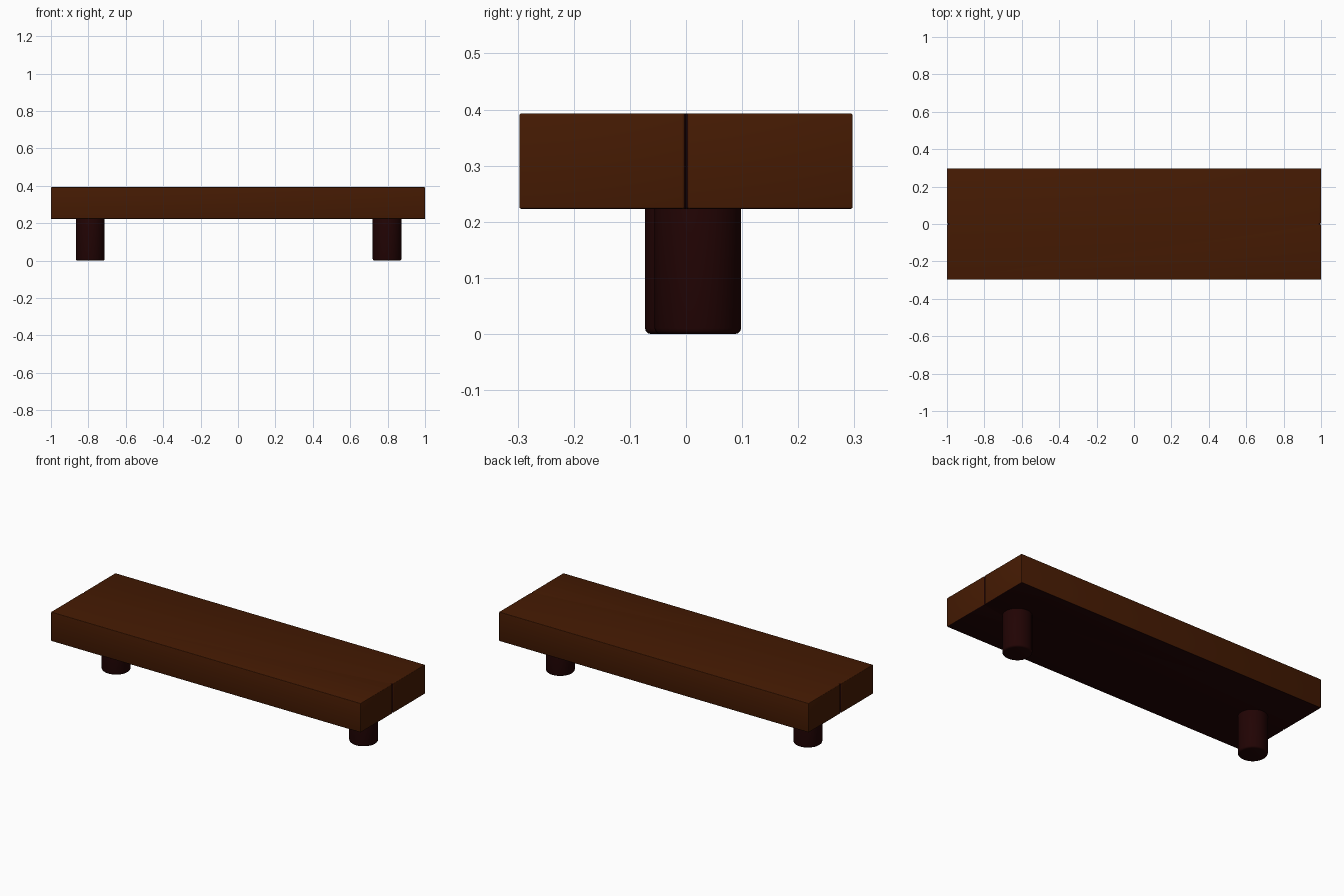
import bpy, bmesh, math

if "Cube" in bpy.data.objects:
    bpy.data.objects.remove(bpy.data.objects["Cube"])


def material(name, rgb):
    m = bpy.data.materials.new(name)
    m.diffuse_color = (*rgb, 1)
    m.use_nodes = True
    m.node_tree.nodes["Principled BSDF"].inputs["Base Color"].default_value = m.diffuse_color
    return m


plank_brown = material("plank brown", (0.060, 0.0105, 0.0008))
leg_brown = material("dark leg brown", (0.0150, 0.0010, 0.0010))


def finish(obj, name, mats, width):
    # Soften the edges and keep flat faces flat
    obj.name = name
    for m in mats:
        obj.data.materials.append(m)
    bpy.context.view_layer.objects.active = obj
    obj.select_set(True)
    bevel = obj.modifiers.new("rounded edges", 'BEVEL')
    bevel.width = width
    bevel.segments = 3
    bevel.limit_method = 'ANGLE'
    bevel.angle_limit = math.radians(50)
    bpy.ops.object.modifier_apply(modifier=bevel.name)
    bpy.ops.object.shade_smooth_by_angle(angle=math.radians(35))
    obj.select_set(False)


# Seat: two planks joined flush, the joint showing as a notch at each end
Z0, Z1 = 0.223, 0.393
NOTCH_W, NOTCH_D = 0.004, 0.008
half = [(1, -0.297), (1, -NOTCH_W), (1 - NOTCH_D, 0), (1, NOTCH_W), (1, 0.297)]
outline = half + [(-x, -y) for x, y in half]
bm = bmesh.new()
bottom = bm.faces.new([bm.verts.new((x, y, Z0)) for x, y in outline])
top = bmesh.ops.extrude_face_region(bm, geom=[bottom])
verts = [g for g in top["geom"] if isinstance(g, bmesh.types.BMVert)]
bmesh.ops.translate(bm, verts=verts, vec=(0, 0, Z1 - Z0))
bmesh.ops.recalc_face_normals(bm, faces=bm.faces)
mesh = bpy.data.meshes.new("seat")
bm.to_mesh(mesh)
bm.free()
seat = bpy.data.objects.new("seat", mesh)
bpy.context.collection.objects.link(seat)
finish(seat, "seat", (plank_brown, leg_brown), 0.010)

# Dark underside and dark joint
for p in seat.data.polygons:
    in_joint = abs(p.center.y) < NOTCH_W and 0.98 < abs(p.center.x)
    p.material_index = 1 if p.normal.z < -0.7 or in_joint else 0

# Two log legs, set slightly off the centre line
for name, x, y in (("left_leg", -0.790, 0.004), ("right_leg", 0.797, 0.021)):
    bpy.ops.mesh.primitive_cylinder_add(vertices=32, radius=0.077, depth=0.235,
                                        location=(x, y, 0.1175))
    finish(bpy.context.object, name, (leg_brown,), 0.010)
